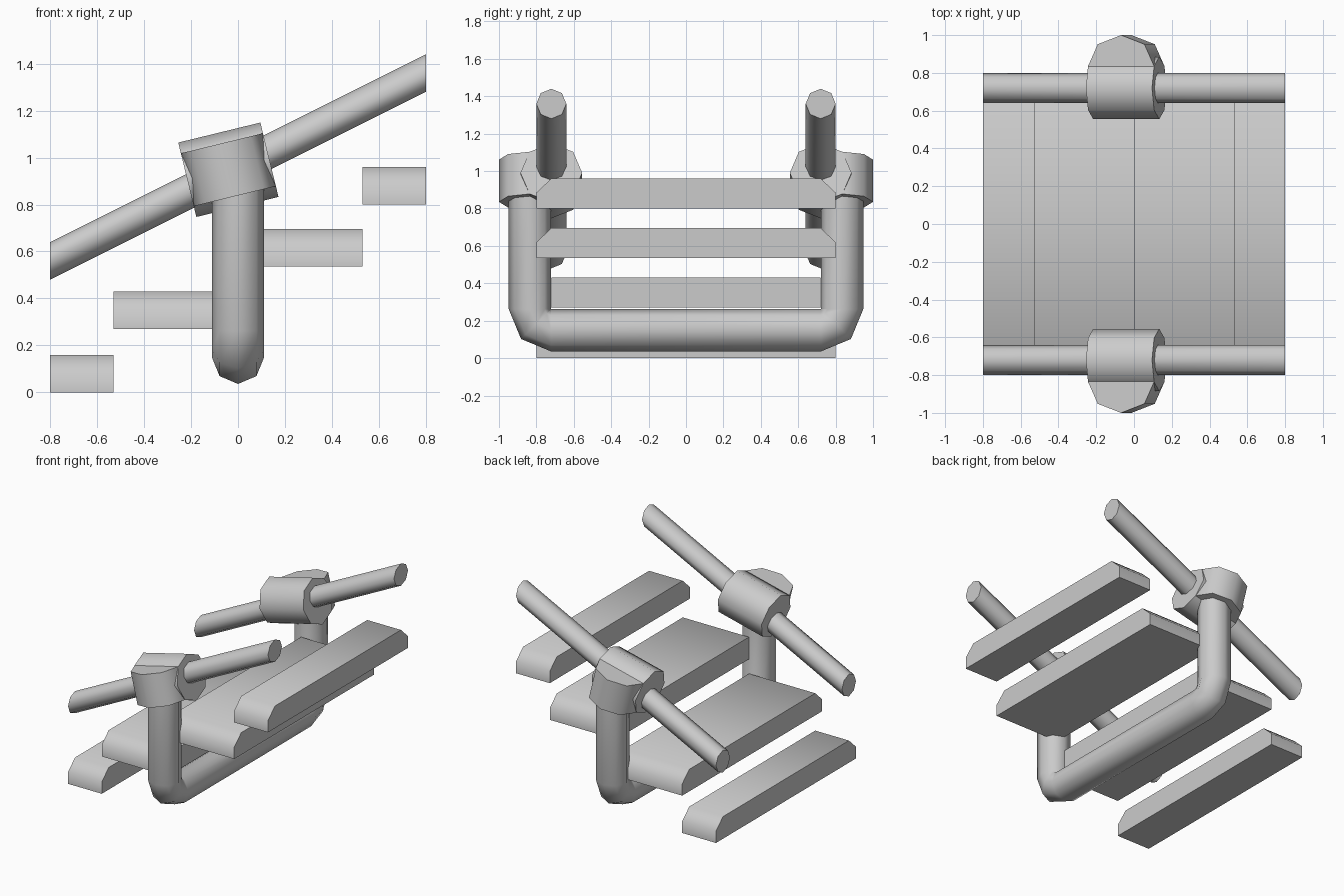
import bpy, bmesh
from math import sin, cos, pi, radians
from mathutils import Vector, Matrix

if "Cube" in bpy.data.objects:
    bpy.data.objects.remove(bpy.data.objects["Cube"])


def loft(name, rings, mirror=False):
    """Skin equal-sized rings of points, cap both ends."""
    bm = bmesh.new()
    rows = [[bm.verts.new(p) for p in ring] for ring in rings]
    n = len(rows[0])
    for a, b in zip(rows, rows[1:]):
        for i in range(n):
            bm.faces.new((a[i], a[(i + 1) % n], b[(i + 1) % n], b[i]))
    bm.faces.new(rows[0])
    bm.faces.new(rows[-1])
    bmesh.ops.recalc_face_normals(bm, faces=bm.faces)
    mesh = bpy.data.meshes.new(name)
    bm.to_mesh(mesh)
    bm.free()
    ob = bpy.data.objects.new(name, mesh)
    bpy.context.collection.objects.link(ob)
    bpy.ops.object.select_all(action='DESELECT')
    ob.select_set(True)
    bpy.context.view_layer.objects.active = ob
    bpy.ops.object.shade_smooth_by_angle(angle=radians(50))
    if mirror:
        mod = ob.modifiers.new("mirror", 'MIRROR')
        mod.use_axis = (False, True, False)
    return ob


def octagon(center, a, b):
    """Eight points around center, spanned by the half-axes a and b."""
    c, a, b = Vector(center), Vector(a), Vector(b)
    return [c + a * cos(i * pi / 4) + b * sin(i * pi / 4) for i in range(8)]


# Treads: planks with chamfered top ends
tread = [(-0.8, 0), (0.8, 0), (0.8, 0.085), (0.72, 0.16), (-0.72, 0.16), (-0.8, 0.085)]
for i, (x0, x1, z) in enumerate([(-0.8, -0.53, 0), (-0.53, 0, 0.27),
                                 (0, 0.53, 0.535), (0.53, 0.8, 0.8)]):
    loft(f"tread_{i + 1}", [[(x, y, z + h) for y, h in tread] for x in (x0, x1)])

# Handrails: sloped octagonal bars with upright end cuts
loft("handrail", [octagon((x, 0.72, 0.96 + x / 2), (0, 0.08, 0), (0, 0, 0.08))
                  for x in (-0.8, 0.8)], mirror=True)

# U-shaped support: octagonal tube with two-segment bends
R = 0.113
by, bz = 0.722, 0.262
path = [(-(by + R), 0.93, 0)]
path += [(-by - R * cos(t), bz - R * sin(t), t) for t in (0, pi / 4, pi / 2)]
path += [(by + R * sin(t), bz - R * cos(t), t + pi / 2) for t in (0, pi / 4, pi / 2)]
path += [(by + R, 0.93, pi)]
loft("u_support", [octagon((0, y, z), (0.111, 0, 0), (0, -R * cos(t), -R * sin(t)))
                   for y, z, t in path])

# Clamps: a tilted sleeve around the rail, joined to a socket over the post
tilt = Matrix.Rotation(radians(-13.7), 3, 'Y')
u, v = tilt @ Vector((1, 0, 0)), tilt @ Vector((0, 0, 1))
Y = Vector((0, 1, 0))
mid = Vector((-0.041, 0, 0.948))
loft("rail_sleeve", [octagon(mid + Y * 0.72 + u * s, Y * 0.165, v * 0.163)
                     for s in (-0.18, 0.18)], mirror=True)
loft("post_socket", [octagon(mid + Y * 0.835 + v * s, Y * 0.165, u * 0.18)
                     for s in (-0.116, 0.116)], mirror=True)
